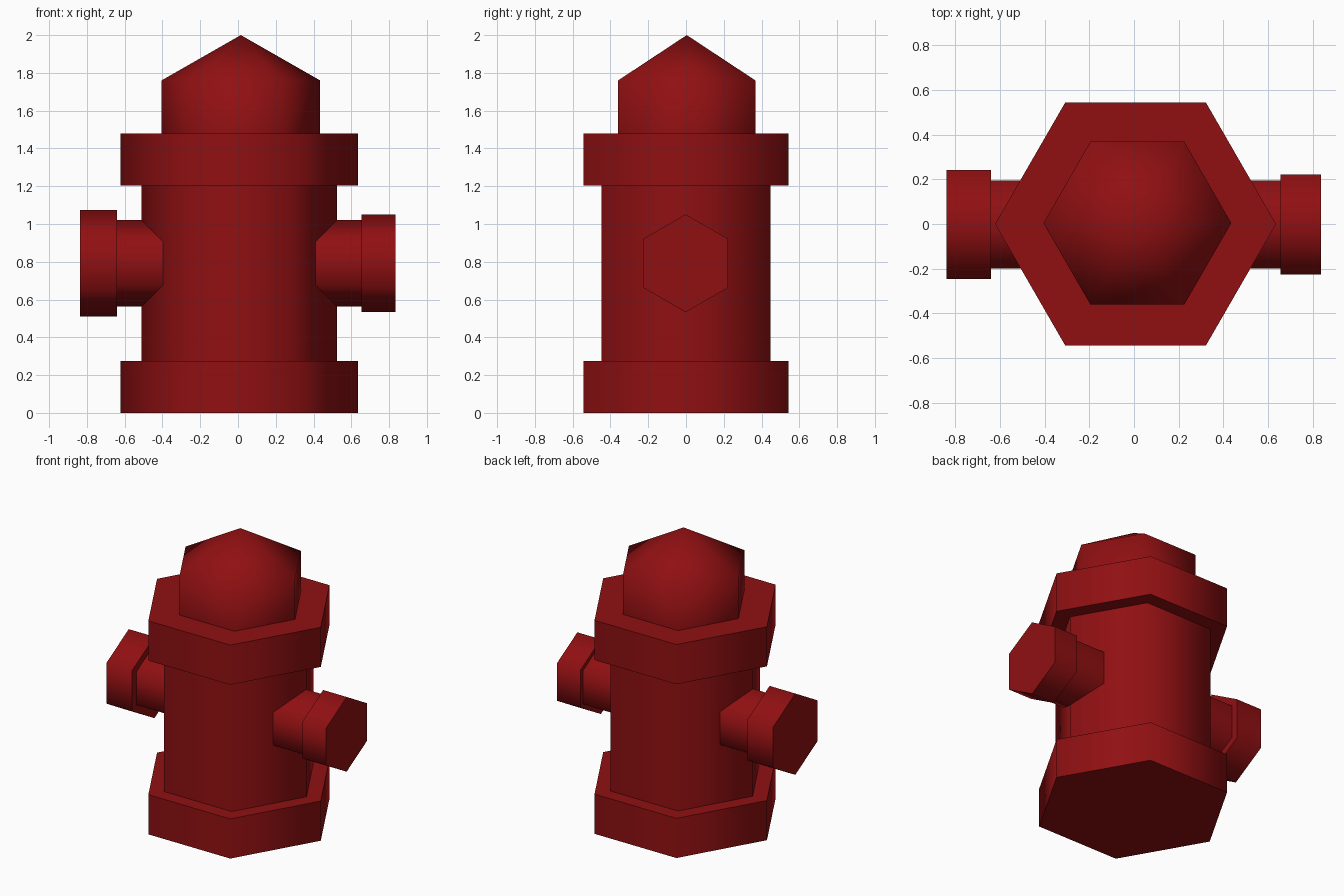
import bpy, math
from mathutils import Vector

cube = bpy.data.objects.get("Cube")
if cube:
    bpy.data.objects.remove(cube, do_unlink=True)

red = bpy.data.materials.new("hydrant_red")
red.use_nodes = True
red.diffuse_color = (0.28, 0.005, 0.006, 1)
red.node_tree.nodes["Principled BSDF"].inputs["Base Color"].default_value = red.diffuse_color


def hex_part(name, radius, start, end, centre, along_x=False, peak=None):
    """Six-sided prism along z or x, optionally closed by a pointed roof."""
    def place(a, h):
        u, v = radius * math.cos(a), radius * math.sin(a)
        p = (h, v, u) if along_x else (u, v, h)
        return Vector(p) + Vector(centre)

    angles = [math.radians(60 * i) for i in range(6)]
    verts = [place(a, h) for h in (start, end) for a in angles]
    faces = [(i, (i + 1) % 6, (i + 1) % 6 + 6, i + 6) for i in range(6)]
    faces.append(tuple(reversed(range(6))))
    if peak is None:
        faces.append(tuple(range(6, 12)))
    else:
        verts.append(Vector(centre) + Vector((0, 0, peak)))
        faces += [(i + 6, (i + 1) % 6 + 6, 12) for i in range(6)]
    if along_x:
        faces = [tuple(reversed(f)) for f in faces]
    mesh = bpy.data.meshes.new(name)
    mesh.from_pydata(verts, [], faces)
    mesh.materials.append(red)
    obj = bpy.data.objects.new(name, mesh)
    bpy.context.collection.objects.link(obj)
    bpy.ops.object.select_all(action='DESELECT')
    obj.select_set(True)
    bpy.context.view_layer.objects.active = obj
    # Rounded look around the sides, crisp rims
    bpy.ops.object.shade_smooth_by_angle(angle=math.radians(65))
    return obj


# Upright column
axis = (0.007, 0, 0)
hex_part("base_flange", 0.628, 0, 0.275, axis)
hex_part("barrel", 0.518, 0.275, 1.205, axis)
hex_part("top_flange", 0.628, 1.205, 1.48, axis)
hex_part("bonnet", 0.42, 1.48, 1.76, (0.015, 0.004, 0), peak=2.0)

# Side outlets and their caps
outlet = (0, -0.002, 0.792)
hex_part("right_outlet", 0.228, -0.64, -0.3, outlet, True)
hex_part("left_outlet", 0.228, 0.3, 0.655, outlet, True)
hex_part("right_outlet_cap", 0.282, -0.837, -0.64, outlet, True)
hex_part("left_outlet_cap", 0.259, 0.655, 0.835, outlet, True)
